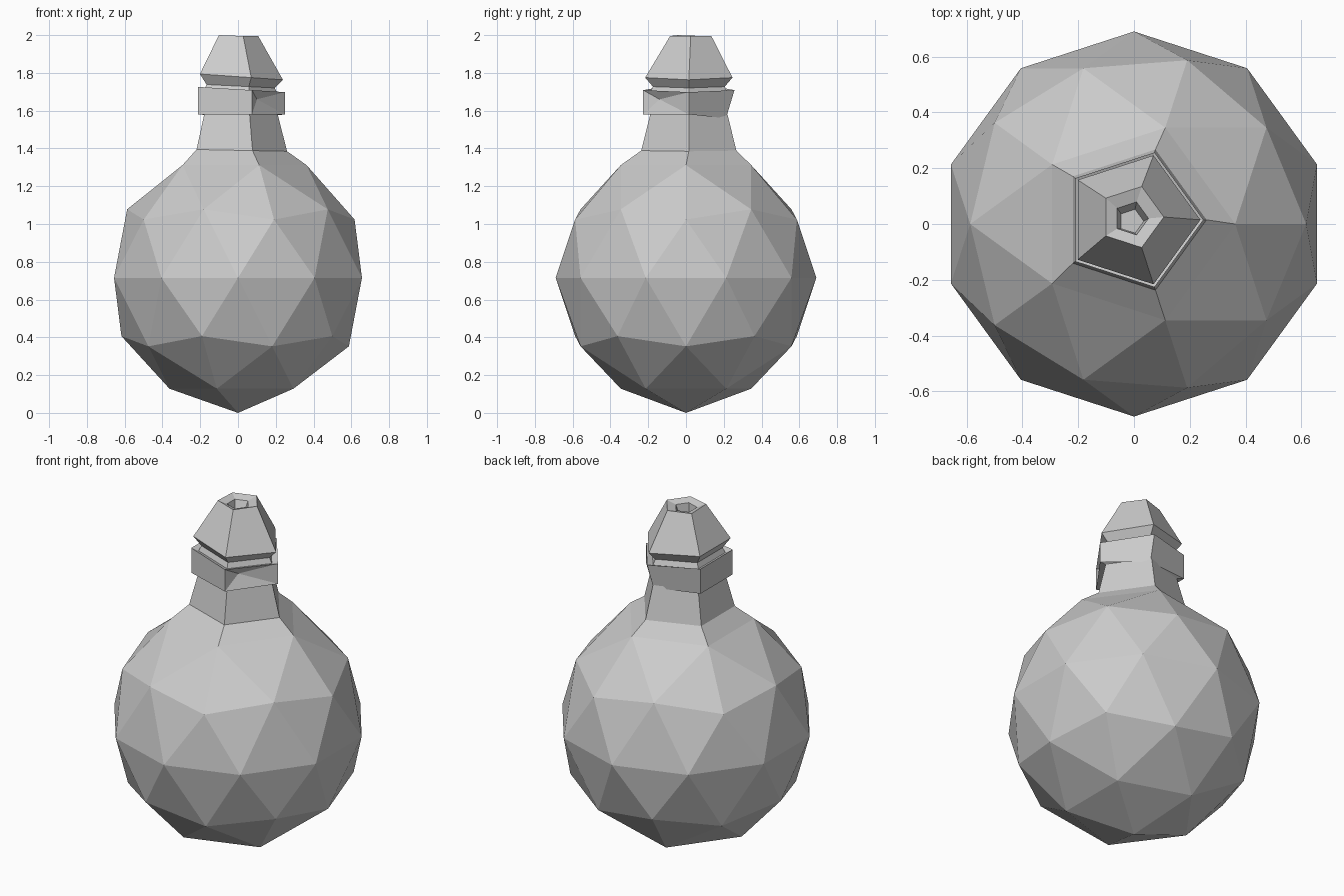
import bpy, bmesh, math
from mathutils import Vector

cube = bpy.data.objects.get("Cube")
if cube:
    bpy.data.objects.remove(cube)

grey = bpy.data.materials.new("plain grey")
grey.use_nodes = True
tone = (0.6, 0.6, 0.6, 1)
grey.diffuse_color = tone
grey.node_tree.nodes["Principled BSDF"].inputs["Base Color"].default_value = tone

bm = bmesh.new()
SIDES = 5


def ring(radius, z, tilt=0.0, cx=-0.005, cy=0.015):
    """Five-sided loop of vertices, leaning along x by the tilt."""
    verts = []
    for i in range(SIDES):
        a = math.tau * i / SIDES
        x, y = cx + radius * math.cos(a), cy + radius * math.sin(a)
        verts.append(bm.verts.new((x, y, z + tilt * x)))
    return verts


def bridge(low, high):
    return [bm.faces.new((low[i], low[(i + 1) % SIDES],
                          high[(i + 1) % SIDES], high[i])) for i in range(SIDES)]


# Round faceted body, with a pointed base and an open top
bmesh.ops.create_icosphere(bm, subdivisions=2, radius=0.69)
for v in bm.verts:
    v.co.z += 0.715
base = min(bm.verts, key=lambda v: v.co.z)
top = max(bm.verts, key=lambda v: v.co.z)
base.co.z = 0
shoulder = [e.other_vert(top) for e in top.link_edges]
shoulder.sort(key=lambda v: math.atan2(v.co.y, v.co.x) % (math.tau - 0.01))
bmesh.ops.delete(bm, geom=[top], context='VERTS')
for v in shoulder:
    v.co.z += 0.01

# Neck, collar, groove, stopper and mouth as successive loops
neck_base = ring(0.265, 1.39, -0.02)
neck_top = ring(0.215, 1.58)
collar_low = ring(0.254, 1.58)
collar_high = ring(0.254, 1.713, -0.06)
groove_low = ring(0.215, 1.70, -0.05)
groove_high = ring(0.2, 1.73, -0.05)
brim = ring(0.243, 1.78, -0.07)
crown = ring(0.115, 1.995, 0, -0.008, 0.025)
mouth = ring(0.062, 1.98, 0, -0.01, 0.02)
mouth_floor = ring(0.045, 1.92, 0, -0.01, 0.01)
loops = [shoulder, neck_base, neck_top, collar_low, collar_high, groove_low,
         groove_high, brim, crown, mouth, mouth_floor]
bands = [bridge(a, b) for a, b in zip(loops, loops[1:])]
bm.faces.new(mouth_floor)

# Chipped corners of the collar and stopper rim
collar_low[1].co += Vector((-0.01, -0.045, -0.02))
crown[3].co += Vector((0, 0, 0.005))
dent = bmesh.ops.poke(bm, faces=[bands[3][4]])["verts"][0]
dent.co = (0.1, -0.14, 1.66)

bmesh.ops.recalc_face_normals(bm, faces=bm.faces)
mesh = bpy.data.meshes.new("flask")
bm.to_mesh(mesh)
bm.free()
mesh.materials.append(grey)
flask = bpy.data.objects.new("flask", mesh)
bpy.context.collection.objects.link(flask)
